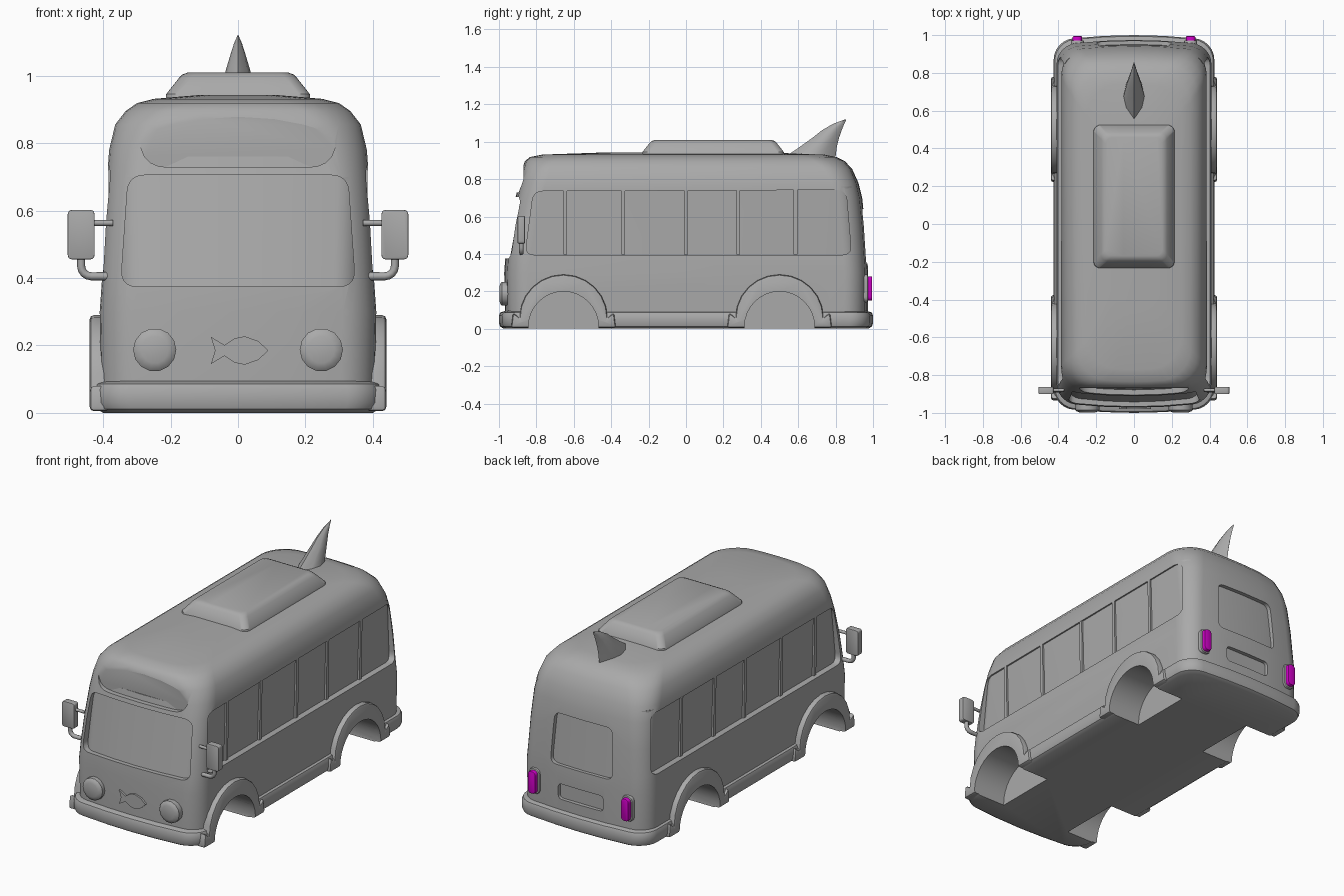
import bpy, bmesh, math
from mathutils import Vector

if "Cube" in bpy.data.objects:
    bpy.data.objects.remove(bpy.data.objects["Cube"])


def material(name, rgb):
    m = bpy.data.materials.new(name)
    m.use_nodes = True
    m.diffuse_color = (*rgb, 1)
    m.node_tree.nodes["Principled BSDF"].inputs["Base Color"].default_value = (*rgb, 1)
    return m


GREY = material("body grey", (0.4, 0.4, 0.4))
MAGENTA = material("lamp magenta", (0.6, 0.0, 0.55))


def activate(ob):
    bpy.ops.object.select_all(action="DESELECT")
    ob.select_set(True)
    bpy.context.view_layer.objects.active = ob


def smooth(ob, angle=35):
    activate(ob)
    bpy.ops.object.shade_smooth_by_angle(angle=math.radians(angle))


def apply_mod(ob, kind, **settings):
    mod = ob.modifiers.new(kind.lower(), kind)
    for key, value in settings.items():
        setattr(mod, key, value)
    activate(ob)
    bpy.ops.object.modifier_apply(modifier=mod.name)


def loft(name, rings, mat=GREY, mirror=False, bevel=0):
    """Skin a list of equal-length rings and cap both ends."""
    bm = bmesh.new()
    rows = [[bm.verts.new(p) for p in r] for r in rings]
    n = len(rows[0])
    for a, b in zip(rows, rows[1:]):
        for i in range(n):
            bm.faces.new((a[i], a[(i + 1) % n], b[(i + 1) % n], b[i]))
    bm.faces.new(rows[0])
    bm.faces.new(rows[-1])
    bmesh.ops.recalc_face_normals(bm, faces=bm.faces)
    me = bpy.data.meshes.new(name)
    bm.to_mesh(me)
    bm.free()
    ob = bpy.data.objects.new(name, me)
    bpy.context.collection.objects.link(ob)
    me.materials.append(mat)
    if bevel:
        apply_mod(ob, "BEVEL", width=bevel, segments=2, limit_method="ANGLE")
    if mirror:
        apply_mod(ob, "MIRROR")
    smooth(ob)
    return ob


def plan_ring(z, w, front, back, r, bow=0.03):
    """Rounded rectangle in plan with bowed ends."""
    pts = []
    for k, (sx, cy) in enumerate(((1, back - r), (-1, back - r), (-1, front + r), (1, front + r))):
        for i in range(7):
            a = math.radians(90 * k + 15 * i)
            pts.append((sx * (w - r) + r * math.cos(a), cy + r * math.sin(a)))
        if k % 2 == 0:
            end = back if k == 0 else front
            pts += [(sx * (w - r) * t, end) for t in (0.5, 0, -0.5)]
    return [(x, y * (1 - bow * (x / w) ** 2), z) for x, y in pts]


def rounded(corners, r, steps=5):
    """Polygon with rounded corners."""
    out = []
    for i, c in enumerate(corners):
        c = Vector(c)
        p, q = (Vector(corners[i - 1]) - c), (Vector(corners[(i + 1) % len(corners)]) - c)
        a, b = c + p.normalized() * r, c + q.normalized() * r
        for s in range(steps + 1):
            t = s / steps
            out.append(tuple(a * (1 - t) ** 2 + c * 2 * t * (1 - t) + b * t * t))
    return out


def box(w, lo, hi):
    return [(-w, lo), (w, lo), (w, hi), (-w, hi)]


def prism(name, outline, axis, a, b, **kw):
    if axis == "x":
        rings = [[(d, u, v) for u, v in outline] for d in (a, b)]
    else:
        rings = [[(u, d, v) for u, v in outline] for d in (a, b)]
    return loft(name, rings, **kw)


def cut(ob, cutters):
    for c in cutters:
        apply_mod(ob, "BOOLEAN", operation="DIFFERENCE", solver="EXACT", object=c)
    smooth(ob)


# Main shell: stacked plan sections from floor to crown
shell = loft("body_shell", [plan_ring(*s) for s in (
    (0.01, 0.405, -0.967, 0.972, 0.1), (0.3, 0.41, -0.972, 0.974, 0.1),
    (0.4, 0.403, -0.965, 0.968, 0.1), (0.55, 0.395, -0.942, 0.958, 0.1),
    (0.7, 0.388, -0.912, 0.942, 0.11), (0.78, 0.382, -0.893, 0.922, 0.12),
    (0.855, 0.364, -0.876, 0.888, 0.13), (0.895, 0.333, -0.862, 0.85, 0.14),
    (0.918, 0.3, -0.835, 0.805, 0.15), (0.931, 0.25, -0.77, 0.74, 0.15),
    (0.942, 0.12, -0.45, 0.45, 0.1))])

# Glass core sits just behind the openings
core = loft("window_glass", [plan_ring(0.33, 0.366, -0.95, 0.953, 0.08),
                             plan_ring(0.76, 0.377, -0.872, 0.915, 0.08)])

# Lower bumper skirt
skirt = loft("bumper_skirt", [plan_ring(z, 0.425 - d, d - 1, 1 - d, 0.1) for z, d in (
    (0, 0.025), (0.012, 0.006), (0.03, 0), (0.07, 0), (0.086, 0.006), (0.095, 0.03))])

# Wheel arch flares and wells
AXLES = (("front", -0.655), ("rear", 0.5))
flares, wells = [], []
for label, y in AXLES:
    arc = [(y + 0.235 * math.cos(math.pi * i / 12), 0.06 + 0.23 * math.sin(math.pi * i / 12))
           for i in range(13)]
    outline = [(y + 0.28, 0.005), (y + 0.27, 0.085)] + arc + [(y - 0.27, 0.085), (y - 0.28, 0.005)]
    flares.append(prism(label + "_arch_flare", outline, "x", 0.36, 0.44, bevel=0.014, mirror=True))
    disc = [(y + 0.187 * math.cos(math.tau * i / 32), 0.012 + 0.187 * math.sin(math.tau * i / 32))
            for i in range(32)]
    wells.append(prism("well_cutter", disc, "x", 0.23, 0.6, mirror=True))

# Openings
openings = [
    prism("side_cutter", rounded([(-0.86, 0.395), (0.885, 0.395), (0.855, 0.742), (-0.815, 0.735)], 0.05),
          "x", 0.348, 0.6, mirror=True),
    prism("windshield_cutter", rounded([(-0.348, 0.375), (0.348, 0.375), (0.325, 0.705), (-0.325, 0.705)], 0.05),
          "y", -1.2, -0.82),
    prism("sign_cutter", rounded(box(0.29, 0.728, 0.9), 0.085), "y", -1.2, -0.868),
    prism("rear_window_cutter", rounded([(-0.2, 0.35), (0.2, 0.35), (0.185, 0.64), (-0.185, 0.64)], 0.04),
          "y", 0.89, 1.2),
    prism("plate_cutter", rounded(box(0.145, 0.155, 0.245), 0.025), "y", 0.95, 1.2),
]
cut(shell, openings + wells)
for part in [skirt] + flares:
    cut(part, wells)
for c in openings + wells:
    bpy.data.objects.remove(c)

# Window pillars
for i, y in enumerate((-0.645, -0.335, 0, 0.28, 0.585)):
    lean = -0.02 * y
    loft("window_pillar_%d" % (i + 1), [
        [(0.35, y + s - 0.01, z) for s in (0, 0.02)] + [(x, y + s - 0.01, z) for s in (0.02, 0)]
        for z, x, s0 in ((0.396, 0.38, 0), (0.742, 0.385, lean))], mirror=True)

# Roof hatch
loft("roof_hatch", [plan_ring(z, 0.215 - d, d - 0.235, 0.525 - d, 0.035, 0) for z, d in (
    (0.925, 0), (0.945, 0.002), (0.993, 0.04), (1.003, 0.05), (1.009, 0.066))])

# Roof fin: lens sections swept backwards to a tip
fin = []
for z, lead, trail, t in ((0.92, 0.53, 0.8, 0.058), (0.97, 0.605, 0.806, 0.048), (1.02, 0.675, 0.818, 0.035),
                          (1.06, 0.725, 0.832, 0.023), (1.095, 0.785, 0.846, 0.012), (1.12, 0.852, 0.858, 0.001)):
    mid, half = (lead + trail) / 2, (trail - lead) / 2
    side = [(t * (1 - u * u), mid + u * half) for u in (-1, -0.5, 0, 0.5, 1)]
    fin.append([(x, y, z) for x, y in side] + [(-x, y, z) for x, y in side[-2:0:-1]])
loft("roof_fin", fin)

# Headlights
loft("headlights", [[(0.247 + r * math.cos(math.tau * i / 14), y, 0.187 + r * math.sin(math.tau * i / 14))
                     for i in range(14)] for y, r in ((-0.93, 0.064), (-0.985, 0.064), (-0.992, 0.056), (-0.998, 0.04))],
     mirror=True)

# Fish-shaped relief on the nose
half = [(0.09, 0), (0.06, 0.028), (0.02, 0.042), (-0.01, 0.036), (-0.04, 0.016), (-0.08, 0.04)]
prism("fish_relief", [(x, 0.185 + h) for x, h in half] + [(-0.068, 0.185)]
      + [(x, 0.185 - h) for x, h in half[:0:-1]], "y", -0.95, -0.98)

# Tail lamps with bezels
for name, w, depth, mat in (("tail_lamp_bezels", 0.034, 0.972, GREY), ("tail_lamps", 0.025, 0.995, MAGENTA)):
    grow = w - 0.025
    shape = [(0.3 + x, z) for x, z in rounded(box(w, 0.15 - grow, 0.28 + grow), w * 0.95)]
    prism(name, shape, "y", 0.93, depth, mat=mat, mirror=True, bevel=0.006)


# Door mirrors on tubular arms
def tube(name, points, r):
    cu = bpy.data.curves.new(name, "CURVE")
    cu.dimensions = "3D"
    cu.bevel_depth, cu.bevel_resolution, cu.use_fill_caps = r, 2, True
    sp = cu.splines.new("POLY")
    sp.points.add(len(points) - 1)
    for p, co in zip(sp.points, points):
        p.co = (*co, 1)
    ob = bpy.data.objects.new(name, cu)
    bpy.context.collection.objects.link(ob)
    cu.materials.append(GREY)
    activate(ob)
    bpy.ops.object.convert(target="MESH")
    apply_mod(ob, "MIRROR")
    smooth(ob, 50)


mirror_shape = [(0.465 + x, z) for x, z in rounded(box(0.04, 0.455, 0.602), 0.014, 3)]
prism("door_mirrors", mirror_shape, "y", -0.9, -0.862, mirror=True, bevel=0.006)
tube("mirror_upper_arms", [(0.37, -0.88, 0.563), (0.44, -0.88, 0.563)], 0.009)
bend = [(0.435 + 0.03 * math.sin(a), -0.88, 0.435 - 0.03 * math.cos(a)) for a in (0, 0.4, 0.8, 1.2, math.pi / 2)]
tube("mirror_lower_arms", [(0.37, -0.88, 0.405)] + bend + [(0.465, -0.88, 0.47)], 0.012)
